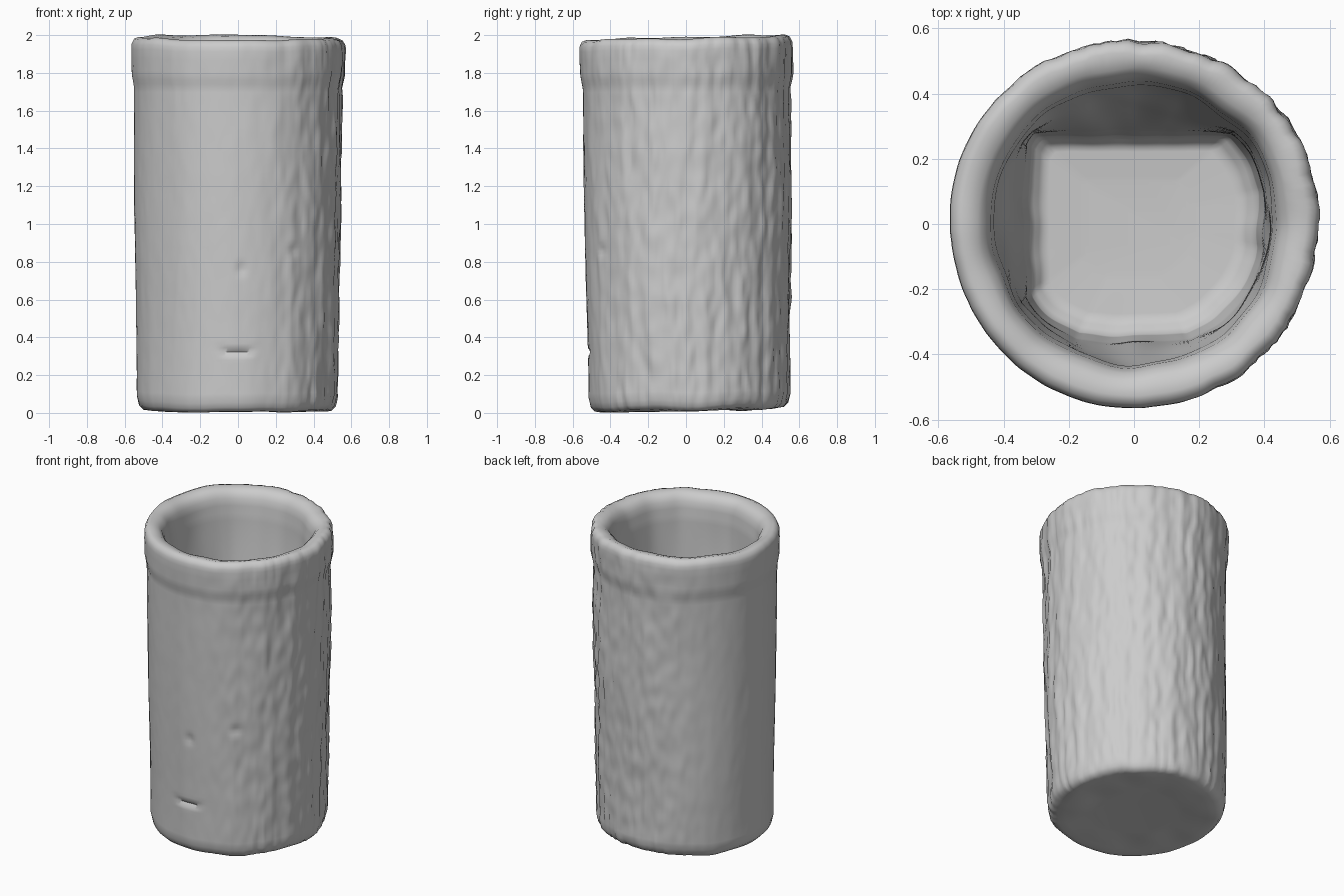
import bpy, bmesh, math
from mathutils import Vector, noise

SEGMENTS = 200

cube = bpy.data.objects.get("Cube")
if cube:
    bpy.data.objects.remove(cube)

clay = bpy.data.materials.new("grey_clay")
clay.use_nodes = True
CLAY_COLOUR = (0.6, 0.6, 0.6, 1)
clay.diffuse_color = CLAY_COLOUR
clay.node_tree.nodes["Principled BSDF"].inputs["Base Color"].default_value = CLAY_COLOUR

# Half section (radius, height): underside, outer wall, lip, inner wall, floor
OUTER = [(0.25, 0.02), (0.45, 0.012), (0.5, 0.017), (0.522, 0.04), (0.534, 0.09),
         (0.536, 0.3), (0.544, 0.9), (0.549, 1.4), (0.55, 1.72), (0.562, 1.79),
         (0.565, 1.9), (0.563, 1.95), (0.55, 1.977), (0.525, 1.987)]
INNER = [(0.48, 1.975), (0.455, 1.95), (0.44, 1.91), (0.43, 1.82), (0.42, 1.4),
         (0.41, 0.75), (0.39, 0.6), (0.34, 0.56), (0.18, 0.55)]


def subdivide(points, step=0.022):
    """Evenly refine a section so the surface can carry hand-made dents."""
    fine = []
    for (r0, z0), (r1, z1) in zip(points, points[1:]):
        count = max(1, round(math.hypot(r1 - r0, z1 - z0) / step))
        fine += [(r0 + (r1 - r0) * i / count, z0 + (z1 - z0) * i / count)
                 for i in range(count)]
    return fine + [points[-1]]


def smoothstep(a, b, value):
    t = min(1, max(0, (value - a) / (b - a)))
    return t * t * (3 - 2 * t)


def wobble(direction, z, seed, scale, stretch):
    return noise.noise(Vector((direction.x * scale + seed, direction.y * scale, z * stretch)))


def outer_point(direction, r, z):
    # The front left is smooth; the remaining wall has upright tool marks
    rough = 0.15 + 0.85 * smoothstep(-0.5, 0.4, direction.x + 0.6 * direction.y)
    wall = smoothstep(0.3, 0.5, r)
    r += 0.008 * wall * wobble(direction, z, 3, 1.6, 1.2)
    r += 0.011 * rough * wall * wobble(direction, z, 8, 9, 2.2)
    r += 0.008 * rough * wall * wobble(direction, z, 15, 17, 9)
    # Pressed thumbnail crease and two small nicks
    x = direction.x * r
    if direction.y < 0:
        crease = 0.32 + 1.5 * x * x
        r -= 0.018 * math.exp(-((z - crease) / 0.014) ** 2 - (x / 0.09) ** 4)
        for nick_x, nick_z in ((0.3, 0.86), (0.02, 0.76)):
            r -= 0.012 * math.exp(-((x - nick_x) / 0.025) ** 2 - ((z - nick_z) / 0.03) ** 2)
    return r, z


def inner_point(direction, r, z):
    # Pressed, nearly straight sides towards the floor
    depth = smoothstep(1.85, 0.6, z)
    side_x = 0.4 if direction.x > 0 else 0.33
    side_y = 0.27 if direction.y > 0 else 0.37
    box = min(side_x / max(abs(direction.x), 0.01), side_y / max(abs(direction.y), 0.01))
    limit = min(0.41, box)
    r *= 1 + depth * (limit / 0.41 - 1)
    r += 0.016 * wobble(direction, z, 21, 3, 1.5) * smoothstep(0.2, 0.4, r)
    # Slanting fold on the back wall
    fold = (0.42 - 0.3 * (direction.x * r + 0.1)) - direction.y * r
    r -= 0.02 * depth * math.exp(-(fold / 0.03) ** 2) * (direction.y > 0)
    return r, z


bm = bmesh.new()
rings = []
for points, shape in ((OUTER, outer_point), (INNER, inner_point)):
    for r, z in subdivide(points):
        ring = []
        for i in range(SEGMENTS):
            angle = math.tau * i / SEGMENTS
            d = Vector((math.cos(angle), math.sin(angle), 0))
            pr, pz = shape(d, r, z)
            x, y = d.x * pr, d.y * pr
            # Uneven lip and base, and a slight lean
            top = smoothstep(1.6, 1.98, z)
            base = 1 - smoothstep(0, 0.3, z)
            pz += top * (0.012 * d.y - 0.004 * d.x + 0.008 * wobble(d, 0, 31, 2.5, 1))
            pz += base * 0.01 * y / 0.5 + 0.012 * wobble(Vector((x, y, 0)), z, 40, 5, 1) * base
            lean = 1 - z / 2
            ring.append(bm.verts.new((x - 0.006 * lean, y + 0.018 * lean, pz)))
        rings.append(ring)

for lower, upper in zip(rings, rings[1:]):
    for i in range(SEGMENTS):
        j = (i + 1) % SEGMENTS
        bm.faces.new((lower[i], lower[j], upper[j], upper[i]))

# Close the underside and the inside floor
bm.faces.new(list(reversed(rings[0])))
bm.faces.new(rings[-1])
bmesh.ops.recalc_face_normals(bm, faces=bm.faces)

mesh = bpy.data.meshes.new("clay_cup")
bm.to_mesh(mesh)
bm.free()
cup = bpy.data.objects.new("clay_cup", mesh)
mesh.materials.append(clay)
bpy.context.collection.objects.link(cup)
bpy.context.view_layer.objects.active = cup
cup.select_set(True)
bpy.ops.object.shade_smooth_by_angle(angle=math.radians(50))
